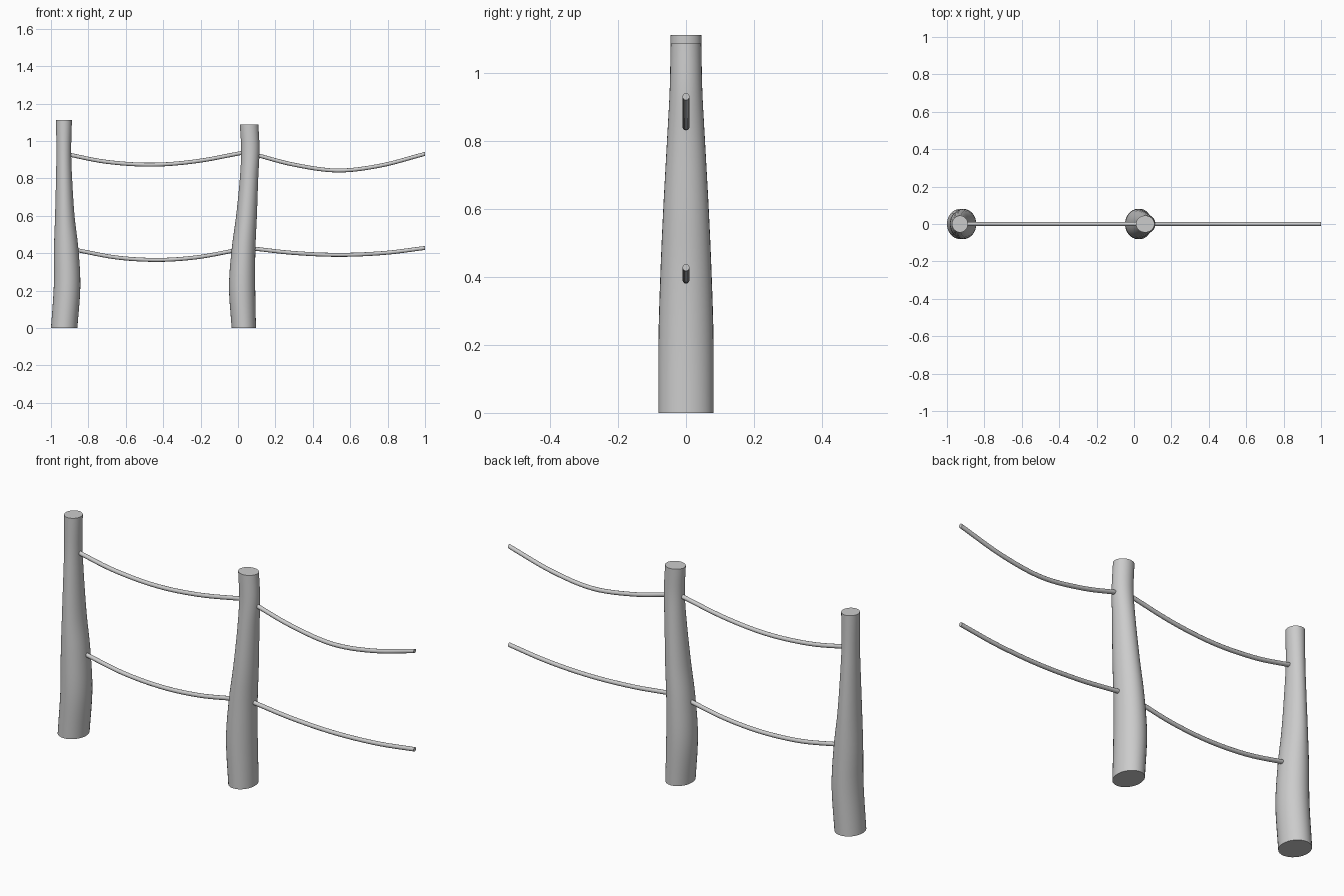
import bpy, bmesh, math
from mathutils import Vector

if "Cube" in bpy.data.objects:
    bpy.data.objects.remove(bpy.data.objects["Cube"])


def smooth_rows(rows, steps):
    """Catmull-Rom through rows of numbers."""
    out = []
    pts = [Vector(r) for r in rows]
    pts = [2 * pts[0] - pts[1]] + pts + [2 * pts[-1] - pts[-2]]
    for i in range(1, len(pts) - 2):
        a, b, c, d = pts[i - 1:i + 3]
        for s in range(steps):
            t = s / steps
            out.append(0.5 * (2 * b + (c - a) * t + (2 * a - 5 * b + 4 * c - d) * t * t
                              + (3 * b - a - 3 * c + d) * t ** 3))
    return out + [pts[-2]]


def loft(name, rings):
    """Skin closed rings of points and cap both ends."""
    bm = bmesh.new()
    vs = [[bm.verts.new(p) for p in ring] for ring in rings]
    n = len(vs[0])
    for a, b in zip(vs, vs[1:]):
        for i in range(n):
            j = (i + 1) % n
            bm.faces.new((a[i], a[j], b[j], b[i]))
    bm.faces.new(vs[0])
    bm.faces.new(vs[-1])
    bmesh.ops.recalc_face_normals(bm, faces=bm.faces)
    me = bpy.data.meshes.new(name)
    bm.to_mesh(me)
    bm.free()
    ob = bpy.data.objects.new(name, me)
    bpy.context.collection.objects.link(ob)
    bpy.ops.object.select_all(action='DESELECT')
    ob.select_set(True)
    bpy.context.view_layer.objects.active = ob
    bpy.ops.object.shade_smooth_by_angle(angle=math.radians(40))


def post(name, rows):
    """Rows are z, left x, right x, half depth; all rings stay level."""
    rings = []
    for z, l, r, ry in smooth_rows(rows, 5):
        rings.append([((l + r) / 2 + (r - l) / 2 * math.cos(k * math.tau / 32),
                       ry * math.sin(k * math.tau / 32), z) for k in range(32)])
    loft(name, rings)


def rope(name, rows, rad=0.0105):
    """Round rope following x, z points in the y = 0 plane."""
    pts = smooth_rows(rows, 6)
    rings = []
    for i, p in enumerate(pts):
        t = (pts[min(i + 1, len(pts) - 1)] - pts[max(i - 1, 0)]).normalized()
        if i == len(pts) - 1:
            t = Vector((1, 0))
        rings.append([(p.x - t.y * rad * math.cos(k * math.tau / 12),
                       rad * math.sin(k * math.tau / 12),
                       p.y + t.x * rad * math.cos(k * math.tau / 12)) for k in range(12)])
    loft(name, rings)


# Crooked tapering posts
post("left_post", [
    (0, -1.0, -0.859, 0.081), (0.22, -0.985, -0.843, 0.081), (0.42, -0.984, -0.853, 0.075),
    (0.6, -0.978, -0.874, 0.067), (0.8, -0.973, -0.887, 0.056),
    (0.95, -0.971, -0.892, 0.048), (1.113, -0.973, -0.888, 0.045)])
post("right_post", [
    (0, -0.034, 0.096, 0.081), (0.22, -0.048, 0.092, 0.081), (0.42, -0.034, 0.093, 0.075),
    (0.6, -0.01, 0.101, 0.067), (0.8, 0.01, 0.108, 0.056),
    (0.95, 0.017, 0.115, 0.048), (1.087, 0.01, 0.109, 0.045)])

# Sagging ropes
rope("upper_left_rope", [(-0.91, 0.928), (-0.7, 0.888), (-0.46, 0.873), (-0.22, 0.892), (0.03, 0.938)])
rope("upper_right_rope", [(0.1, 0.925), (0.3, 0.873), (0.53, 0.842), (0.76, 0.868), (1.0, 0.931)])
rope("lower_left_rope", [(-0.87, 0.418), (-0.65, 0.377), (-0.43, 0.364), (-0.22, 0.378), (-0.02, 0.414)])
rope("lower_right_rope", [(0.08, 0.425), (0.3, 0.401), (0.54, 0.391), (0.78, 0.401), (1.0, 0.428)])
